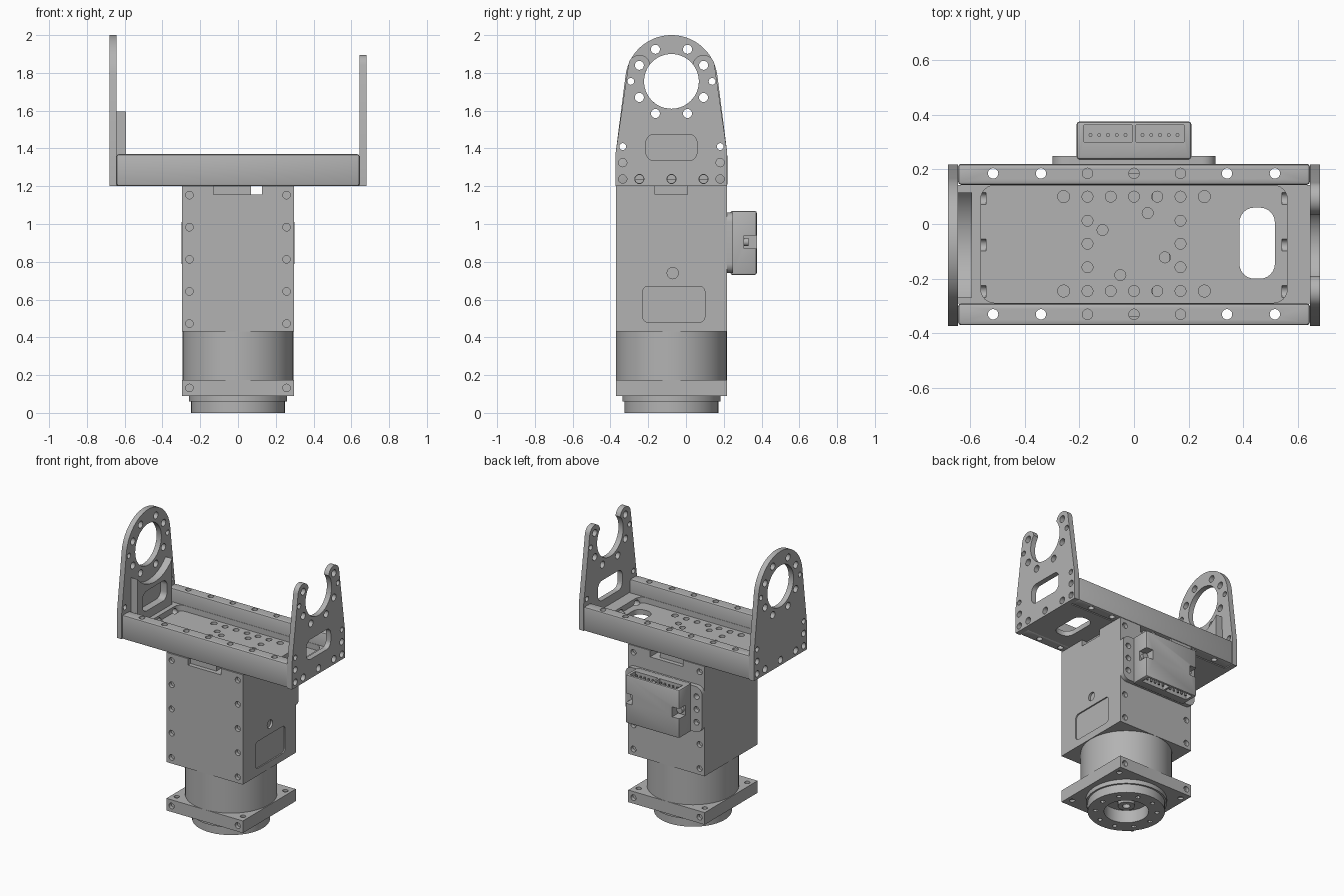
import bpy, bmesh
from math import radians, cos, sin, pi
from mathutils import Matrix, Vector

cube = bpy.data.objects.get("Cube")
if cube:
    bpy.data.objects.remove(cube, do_unlink=True)

metal = bpy.data.materials.new("plain grey metal")
metal.use_nodes = True
GREY = (0.45, 0.45, 0.45, 1)
metal.diffuse_color = GREY
bsdf = next(n for n in metal.node_tree.nodes if n.type == 'BSDF_PRINCIPLED')
bsdf.inputs["Base Color"].default_value = GREY
bsdf.inputs["Roughness"].default_value = 0.6

CY = -0.077          # centre line of column and bracket
RING_Z = 1.755       # height of the bearing axis
AXES = {
    'x': Matrix(((0, 0, 1), (1, 0, 0), (0, 1, 0))).to_4x4(),
    'y': Matrix(((1, 0, 0), (0, 0, -1), (0, 1, 0))).to_4x4(),
    'z': Matrix.Identity(4),
}


# ---- helpers ----
def add_object(name, mesh):
    ob = bpy.data.objects.new(name, mesh)
    bpy.context.collection.objects.link(ob)
    mesh.materials.clear()
    mesh.materials.append(metal)
    return ob


def from_bmesh(name, bm):
    mesh = bpy.data.meshes.new(name)
    bm.to_mesh(mesh)
    bm.free()
    return add_object(name, mesh)


def slab(bm, x0, x1, y0, y1, z0, z1):
    m = Matrix.Translation(((x0 + x1) / 2, (y0 + y1) / 2, (z0 + z1) / 2))
    size = Matrix.Diagonal((x1 - x0, y1 - y0, z1 - z0, 1))
    bmesh.ops.create_cube(bm, size=1, matrix=m @ size)


def rod(bm, axis, r, depth, centre, sides=20):
    bmesh.ops.create_cone(bm, cap_ends=True, segments=sides, radius1=r, radius2=r, depth=depth,
                          matrix=Matrix.Translation(centre) @ AXES[axis])


def box(name, *bounds, bevel=0):
    bm = bmesh.new()
    slab(bm, *bounds)
    if bevel:
        bmesh.ops.bevel(bm, geom=bm.edges[:], offset=bevel, segments=2, profile=0.5, affect='EDGES')
    return from_bmesh(name, bm)


def arc(cx, cy, r, a0, a1, n=24):
    angles = [radians(a0 + (a1 - a0) * i / n) for i in range(n + 1)]
    return [(cx + r * cos(a), cy + r * sin(a)) for a in angles]


def circle(cx, cy, r, n=20):
    return arc(cx, cy, r, 0, 360, n)[:-1]


def rounded(x0, x1, y0, y1, r):
    return (arc(x1 - r, y1 - r, r, 0, 90, 6) + arc(x0 + r, y1 - r, r, 90, 180, 6)
            + arc(x0 + r, y0 + r, r, 180, 270, 6) + arc(x1 - r, y0 + r, r, 270, 360, 6))


def plate(name, loops, axis, lo, hi):
    """Outline plus hole loops, extruded along one axis."""
    curve = bpy.data.curves.new(name, 'CURVE')
    curve.dimensions, curve.fill_mode = '2D', 'BOTH'
    curve.extrude = (hi - lo) / 2
    for loop in loops:
        sp = curve.splines.new('POLY')
        sp.points.add(len(loop) - 1)
        for p, (u, v) in zip(sp.points, loop):
            p.co = (u, v, 0, 1)
        sp.use_cyclic_u = True
    tmp = bpy.data.objects.new(name + "_curve", curve)
    bpy.context.collection.objects.link(tmp)
    mesh = bpy.data.meshes.new_from_object(tmp.evaluated_get(bpy.context.evaluated_depsgraph_get()))
    bpy.data.objects.remove(tmp, do_unlink=True)
    offset = Vector([(lo + hi) / 2 if a == axis else 0 for a in 'xyz'])
    mesh.transform(Matrix.Translation(offset) @ AXES[axis])
    bm = bmesh.new()
    bm.from_mesh(mesh)
    bmesh.ops.remove_doubles(bm, verts=bm.verts[:], dist=1e-5)
    bmesh.ops.recalc_face_normals(bm, faces=bm.faces[:])
    return from_bmesh(name, bm)


def cut(ob, bm):
    tool = from_bmesh("cutter", bm)
    tool.hide_render = True
    mod = ob.modifiers.new("cut", 'BOOLEAN')
    mod.operation, mod.solver, mod.object = 'DIFFERENCE', 'EXACT', tool
    mesh = bpy.data.meshes.new_from_object(ob.evaluated_get(bpy.context.evaluated_depsgraph_get()))
    ob.modifiers.clear()
    ob.data = mesh
    bpy.data.objects.remove(tool, do_unlink=True)


# ---- bottom flange with bolt circle and hub ----
bolts = [circle(0.198 * cos(i * pi / 5), CY + 0.198 * sin(i * pi / 5), 0.015, 12) for i in range(10)]
plate("output_flange", [circle(0, CY, 0.248, 64), circle(0, CY, 0.143, 48)] + bolts, 'z', 0, 0.06)
plate("flange_collar", [circle(0, CY, 0.26, 64), circle(0, CY, 0.143, 48)], 'z', 0.06, 0.09)
plate("flange_hub", [circle(0, CY, 0.055, 32), circle(0, CY, 0.025, 16)], 'z', 0.04, 0.09)

# ---- square base plate and round housing ----
base = box("base_plate", -0.297, 0.297, -0.37, 0.217, 0.09, 0.175)
bm = bmesh.new()
for sx in (-1, 1):
    for sy in (-1, 1):
        rod(bm, 'y', 0.02, 0.05, (sx * 0.257, CY + sy * 0.2935, 0.132))
        rod(bm, 'z', 0.018, 0.03, (sx * 0.257, CY + sy * 0.235, 0.09))
        rod(bm, 'z', 0.018, 0.03, (sx * 0.257, CY + sy * 0.235, 0.175))
cut(base, bm)
plate("motor_housing", [circle(0, CY, 0.293, 72)], 'z', 0.175, 0.435)

# ---- square column: screw holes, side panel recess, top grooves ----
column = box("column", -0.297, 0.297, -0.37, 0.217, 0.43, 1.2)
bm = bmesh.new()
for i in range(5):
    for sx in (-1, 1):
        for sy in (-1, 1):
            rod(bm, 'y', 0.02, 0.05, (sx * 0.257, CY + sy * 0.2935, 0.473 + i * 0.17))
rod(bm, 'x', 0.03, 0.03, (0.297, -0.07, 0.74))
cut(column, bm)
panel = plate("panel_cutter", [rounded(-0.23, 0.1, 0.48, 0.67, 0.03)], 'x', 0.288, 0.32)
bm = bmesh.new()
bm.from_mesh(panel.data)
bpy.data.objects.remove(panel, do_unlink=True)
cut(column, bm)
bm = bmesh.new()
slab(bm, -0.13, 0.127, -0.5, 0.5, 1.155, 1.25)
cut(column, bm)
bm = bmesh.new()
for sx in (-1, 1):
    slab(bm, sx * 0.297 - 0.04, sx * 0.297 + 0.04, -0.165, 0.008, 1.155, 1.25)
cut(column, bm)
box("groove_block", -0.13, 0.07, -0.34, 0.187, 1.15, 1.2)

# ---- bracket rails ----
for name, y0, y1, hole_y in (("front_rail", -0.37, -0.29, -0.33), ("back_rail", 0.143, 0.22, 0.185)):
    rail = box(name, -0.643, 0.643, y0, y1, 1.2, 1.37, bevel=0.012)
    bm = bmesh.new()
    for x in (-0.515, -0.34, -0.17, 0, 0.17, 0.34, 0.515):
        rod(bm, 'z', 0.019, 0.4, (x, hole_y, 1.28))
    cut(rail, bm)

# ---- bracket floor with hole pattern and slot ----
slot = rounded(0.385, 0.515, -0.2, 0.06, 0.055)
spots = [(x * 0.085, y, 0.02) for x in range(-2, 3) for y in (0.1, -0.245)]
spots += [(sx * 0.17, y, 0.02) for sx in (-1, 1) for y in (0.012, -0.072, -0.158)]
spots += [(0.05, 0.04, 0.02), (-0.115, -0.022, 0.02), (0.113, -0.122, 0.02), (-0.05, -0.187, 0.02)]
spots += [(sx * 0.257, y, 0.022) for sx in (-1, 1) for y in (0.1, -0.245)]
floor = plate("bracket_floor", [[(-0.643, -0.29), (0.643, -0.29), (0.643, 0.143), (-0.643, 0.143)], slot]
              + [circle(x, y, r, 16) for x, y, r in spots], 'z', 1.2, 1.235)
rim = plate("floor_rim", [[(-0.643, -0.29), (0.643, -0.29), (0.643, 0.143), (-0.643, 0.143)],
                          rounded(-0.56, 0.56, -0.288, 0.141, 0.05)], 'z', 1.235, 1.275)
for part in (floor, rim):
    bm = bmesh.new()
    for sx in (-1, 1):
        for dy in (-0.17, 0, 0.17):
            rod(bm, 'x', 0.022, 0.16, (sx * 0.62, CY + dy, 1.238))
    cut(part, bm)

# ---- end plates: closed ring and open fork ----
foot = [(CY - 0.295, 1.38), (CY - 0.295, 1.2), (CY + 0.295, 1.2), (CY + 0.295, 1.38)]
window = rounded(CY - 0.135, CY + 0.135, 1.335, 1.475, 0.045)


def pair(dy, z, r):
    return [circle(CY + s * dy, z, r) for s in (-1, 1)]


shared = (pair(0.17, 1.84, 0.024) + pair(0.17, 1.67, 0.024) + pair(0.085, 1.585, 0.024)
          + pair(0.215, RING_Z, 0.018) + pair(0.258, 1.41, 0.018) + pair(0.258, 1.325, 0.022)
          + pair(0.258, 1.238, 0.022) + pair(0.17, 1.238, 0.024) + [circle(CY, 1.238, 0.024)])
ring = foot + arc(CY, RING_Z, 0.245, 7.3, 172.7, 40)
plate("ring_plate", [ring, circle(CY, RING_Z, 0.145, 56)] + shared + pair(0.085, 1.925, 0.024),
      'x', -0.68, -0.643)
fork = (foot + arc(CY + 0.17, 1.837, 0.058, 8, 173, 14) + arc(CY, RING_Z, 0.145, 39, -219, 44)
        + arc(CY - 0.17, 1.837, 0.058, 7, 172, 14))
plate("fork_plate", [fork, window] + shared, 'x', 0.643, 0.68)

# ---- curved-top stiffener inside the ring plate ----
stiffener = [(CY - 0.192, 1.235), (CY + 0.192, 1.235)] + arc(CY, RING_Z, 0.25, -40, -140, 24)
plate("ring_stiffener", [stiffener, window], 'x', -0.643, -0.592)

# ---- controller on the back ----
ear_holes = [circle(sx * 0.255, z, 0.02) for sx in (-1, 1) for z in (0.81, 0.9, 0.99)]
plate("controller_mount", [rounded(-0.298, 0.298, 0.74, 1.06, 0.05)] + ear_holes, 'y', 0.215, 0.248)
case = box("controller_case", -0.21, 0.21, 0.235, 0.375, 0.73, 1.07, bevel=0.012)
bm = bmesh.new()
for s in (-1, 1):
    slab(bm, s * 0.2 - 0.045, s * 0.2 + 0.045, 0.307, 0.45, 0.87, 0.94)
    for z in (0.73, 1.07):
        slab(bm, s * 0.095 - 0.088, s * 0.095 + 0.088, 0.3, 0.362, z - 0.05, z + 0.05)
cut(case, bm)
bm = bmesh.new()
for s in (-1, 1):
    rod(bm, 'y', 0.022, 0.03, (s * 0.18, 0.315, 0.905))
    for z in (0.765, 1.035):
        for i in range(5):
            rod(bm, 'z', 0.007, 0.05, (s * 0.095 + (i - 2) * 0.032, 0.325, z), 8)
from_bmesh("controller_pins", bm)

# ---- smooth curved walls, keep edges sharp ----
bpy.ops.object.select_all(action='DESELECT')
for ob in bpy.context.collection.objects:
    if ob.type == 'MESH' and metal.name in ob.data.materials:
        ob.select_set(True)
        bpy.context.view_layer.objects.active = ob
bpy.ops.object.shade_smooth_by_angle(angle=radians(30))
